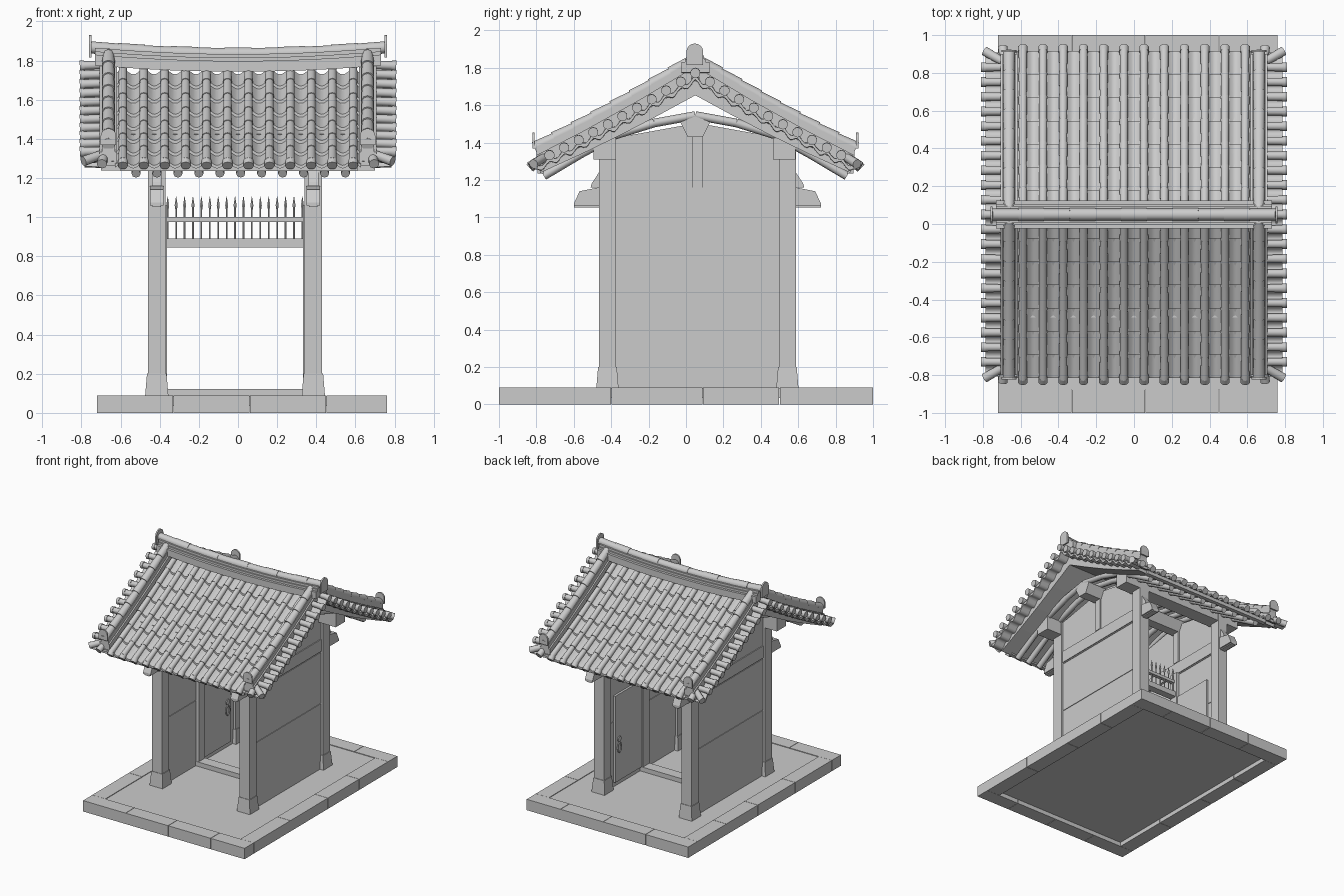
import bpy, bmesh, math
from mathutils import Vector, Matrix

cube = bpy.data.objects.get("Cube")
if cube:
    bpy.data.objects.remove(cube, do_unlink=True)

grey = bpy.data.materials.new("stone grey")
grey.use_nodes = True
grey.diffuse_color = (0.6, 0.6, 0.6, 1)
grey.node_tree.nodes["Principled BSDF"].inputs["Base Color"].default_value = grey.diffuse_color

MID = 0.05            # y of the roof ridge
GATE = -0.015         # x centre of the gate
POST_X = (GATE - 0.4, GATE + 0.4)
POST_Y = (-0.42, 0.542)
PITCH = 0.107         # spacing of the tile rows


def finish(name, bm, smooth=False):
    bmesh.ops.recalc_face_normals(bm, faces=bm.faces)
    mesh = bpy.data.meshes.new(name)
    bm.to_mesh(mesh)
    bm.free()
    mesh.materials.append(grey)
    ob = bpy.data.objects.new(name, mesh)
    bpy.context.collection.objects.link(ob)
    if smooth:
        bpy.ops.object.select_all(action='DESELECT')
        ob.select_set(True)
        bpy.context.view_layer.objects.active = ob
        bpy.ops.object.shade_smooth_by_angle(angle=math.radians(50))


def prism(bm, pts, lo, hi, axis=0):
    """Extrude a polygon along x (pts are y,z), y (x,z) or z (x,y)."""
    def place(p, t):
        c = list(p)
        c.insert(axis, t)
        return bm.verts.new(c)
    a = [place(p, lo) for p in pts]
    b = [place(p, hi) for p in pts]
    bm.faces.new(a)
    bm.faces.new(b)
    for i in range(len(pts)):
        j = (i + 1) % len(pts)
        bm.faces.new((a[i], a[j], b[j], b[i]))


def box(bm, x0, x1, y0, y1, z0, z1):
    prism(bm, [(x0, y0), (x1, y0), (x1, y1), (x0, y1)], z0, z1, 2)


def tube(bm, p, q, r1, r2=None, sides=10):
    p, q = Vector(p), Vector(q)
    d = q - p
    m = Matrix.Translation((p + q) / 2) @ d.to_track_quat('Z', 'Y').to_matrix().to_4x4()
    bmesh.ops.create_cone(bm, cap_ends=True, segments=sides, radius1=r1,
                          radius2=r1 if r2 is None else r2, depth=d.length, matrix=m)


def roof(side, x, s, h=0.0):
    """Point on the slightly sagging slope, s out from the ridge, h above."""
    return (x, MID + side * s, 1.768 - 0.557 * s - 0.014 * math.sin(math.pi * s / 0.88) + h)


def surface(bm, rows):
    grid = [[bm.verts.new(p) for p in r] for r in rows]
    for r0, r1 in zip(grid, grid[1:]):
        for i in range(len(r0) - 1):
            bm.faces.new((r0[i], r0[i + 1], r1[i + 1], r1[i]))


def arch(c, w, z0, z1):
    pts = [(c + w, z0), (c - w, z0)]
    zs = z1 - w
    return pts + [(c - w * math.cos(math.pi * k / 8), zs + w * math.sin(math.pi * k / 8)) for k in range(9)]


# Plinth: kerb stones around a floor slab
bm = bmesh.new()
xs, ys, g = (-0.72, -0.33, 0.06, 0.45, 0.76), (-0.88, -0.4, 0.09, 0.5, 0.88), 0.0015
for a, b in zip(xs, xs[1:]):
    for y0, y1 in ((-1, -0.88), (0.88, 1)):
        box(bm, a + g * (a > -0.7), b - g * (b < 0.7), y0, y1, 0, 0.09)
for a, b in zip(ys, ys[1:]):
    for x0, x1 in ((-0.72, -0.6), (0.64, 0.76)):
        box(bm, x0, x1, a + g, b - g, 0, 0.09)
finish("kerb_stones", bm)
bm = bmesh.new()
box(bm, -0.6, 0.64, -0.88, 0.88, 0.035, 0.085)
finish("floor_slab", bm)

# Posts on tapered stone footings
posts, feet = bmesh.new(), bmesh.new()
for x in POST_X:
    for y in POST_Y:
        box(posts, x - 0.045, x + 0.045, y - 0.046, y + 0.046, 0.19, 1.42)
        tube(feet, (x, y, 0.08), (x, y, 0.2), 0.06 * 2 ** 0.5, 0.05 * 2 ** 0.5, 4)
# turn the four-sided footings square to the axes
for x in POST_X:
    for y in POST_Y:
        near = [v for v in feet.verts if (v.co.x - x) ** 2 + (v.co.y - y) ** 2 < 0.02]
        if any(abs(v.co.x - x) < 0.01 for v in near):
            bmesh.ops.rotate(feet, verts=near, cent=(x, y, 0), matrix=Matrix.Rotation(math.pi / 4, 3, 'Z'))
finish("posts", posts)
finish("post_footings", feet)

# Side walls in three panels, with the gable infill
bm = bmesh.new()
for x in POST_X:
    for z0, z1 in ((0.085, 0.623), (0.628, 1.048), (1.053, 1.4)):
        box(bm, x - 0.027, x + 0.027, -0.38, 0.5, z0, z1)
    box(bm, x - 0.022, x + 0.022, -0.38, 0.5, 0.09, 1.4)
    prism(bm, [(-0.38, 1.4), (0.5, 1.4), (0.5, 1.425), (0.06, 1.505), (-0.38, 1.425)], x - 0.027, x + 0.027)
    box(bm, x - 0.04, x + 0.04, 0.035, 0.09, 1.16, 1.5)
finish("side_walls", bm)

# Tie beams with shaped ends and brackets above them
bm = bmesh.new()
half = [(0.66, 1.06), (0.66, 1.075), (0.63, 1.14), (0.53, 1.16)]
for x in POST_X:
    for w, lift in ((0.034, 0), (0.022, -0.008)):
        prof = [(0.061 + y, z) for y, z in half] + [(0.061 - y, z) for y, z in reversed(half)]
        if lift:
            prof = [(y, z + lift) for y, z in prof]
        prism(bm, prof, x - w, x + w)
    for y, s in zip(POST_Y, (-1, 1)):
        prism(bm, [(y, 1.16), (y + s * 0.09, 1.16), (y + s * 0.085, 1.18), (y + s * 0.046, 1.24), (y, 1.24)],
              x - 0.025, x + 0.025)
finish("tie_beams", bm)

# Purlins carrying the roof
bm = bmesh.new()
for y in (-0.435, 0.525):
    box(bm, -0.57, 0.57, y - 0.06, y + 0.06, 1.31, 1.425)
prism(bm, [(0.01, 1.43), (0.09, 1.43), (0.13, 1.51), (0.05, 1.54), (-0.03, 1.51)], -0.57, 0.57)
finish("purlins", bm)

# Doorway: sill, jambs, lintel, rail and spiked spindles
bm = bmesh.new()
x0, x1 = POST_X
box(bm, x0, x1, 0.0, 0.09, 0.085, 0.122)
box(bm, x0, x1, 0.015, 0.075, 0.845, 0.89)
box(bm, x0, x1, 0.03, 0.06, 0.975, 1.0)
for x, s in ((x0, 1), (x1, -1)):
    xa, xb = sorted((x, x + s * 0.052))
    box(bm, xa, xb, 0.005, 0.085, 0.09, 1.06)
finish("door_frame", bm)
bm = bmesh.new()
for k in range(17):
    x = GATE + (k - 8) * 0.043
    tube(bm, (x, 0.045, 0.88), (x, 0.045, 1.05), 0.005, sides=6)
    tube(bm, (x, 0.045, 1.04), (x, 0.045, 1.06), 0.005, 0.009, 6)
    tube(bm, (x, 0.045, 1.06), (x, 0.045, 1.105), 0.009, 0.001, 6)
finish("transom_spindles", bm)

# Door leaves folded back, with handles
leaves, handles = bmesh.new(), bmesh.new()
for x, s in ((x0 + 0.027, 1), (x1 - 0.027, -1)):
    xa, xb = sorted((x, x + s * 0.018))
    box(leaves, xa, xb, 0.09, 0.44, 0.125, 0.84)
    h = x + s * 0.022
    tube(handles, (x, 0.39, 0.47), (x + s * 0.026, 0.39, 0.47), 0.022)
    for k in range(8):
        a, b = math.tau * k / 8, math.tau * (k + 1) / 8
        tube(handles, (h, 0.39 + 0.025 * math.sin(a), 0.4 + 0.04 * math.cos(a)),
             (h, 0.39 + 0.025 * math.sin(b), 0.4 + 0.04 * math.cos(b)), 0.005, sides=6)
finish("door_leaves", leaves)
finish("door_handles", handles)

# Bent rafters below the roof deck
bm = bmesh.new()
for k in range(-5, 6):
    x = 0.014 + k * PITCH
    for s in (-1, 1):
        pts = [(x, MID + s * d, z) for d, z in ((0.81, 1.222), (0.62, 1.335), (0.43, 1.44), (0.22, 1.505), (0, 1.545))]
        for p, q in zip(pts, pts[1:]):
            tube(bm, p, q, 0.023, sides=8)
finish("rafters", bm, True)

# Roof deck, eave boards
bm = bmesh.new()
S = [0, 0.2, 0.4, 0.6, 0.83]
for s in (-1, 1):
    top = [roof(s, 0, d, -0.036)[1:] for d in S]
    low = [roof(s, 0, d, -0.115 + 0.05 * d / 0.83)[1:] for d in S]
    prism(bm, top + low[::-1], -0.7, 0.7)
    box(bm, -0.6, 0.61, *sorted((MID + s * 0.81, MID + s * 0.845)), 1.235, 1.265)
finish("roof_deck", bm)

# Curved pan tiles laid in overlapping courses
bm = bmesh.new()
N, L = 7, 0.86
cols = [(i - 47) * PITCH / 8 for i in range(95)]
for s in (-1, 1):
    for j in range(N):
        a, b = j * L / N, (j + 1) * L / N
        surface(bm, [[roof(s, x, d, h - 0.013 * math.cos(math.tau * x / PITCH)) for x in cols]
                     for d, h in ((a, -0.026), (b + 0.005, -0.008), (b + 0.005, -0.024))])
finish("pan_tiles", bm, True)

# Rounded cover tiles in segments with eave end caps
bm = bmesh.new()
for s in (-1, 1):
    for k in range(12):
        x = (k - 5.5) * PITCH
        for j in range(N):
            tube(bm, roof(s, x, j * L / N), roof(s, x, (j + 1) * L / N + 0.01, 0.002), 0.021, 0.0235)
        tube(bm, roof(s, x, L), roof(s, x, L + 0.025, -0.012), 0.026)
finish("cover_tiles", bm, True)

# Verge tiles at both gable edges
pans, covers = bmesh.new(), bmesh.new()
STEP = 0.078
for e in (-1, 1):
    for s in (-1, 1):
        ds = [i * STEP / 6 for i in range(67)]
        surface(pans, [[roof(s, e * x, d, h - 0.012 * math.cos(math.tau * (d / STEP - 0.5))) for d in ds]
                       for x, h in ((0.62, -0.015), (0.785, -0.02), (0.785, -0.042), (0.69, -0.045))])
        for k in range(11):
            d = k * STEP
            if k == 0 and s > 0:
                continue
            tube(covers, roof(s, e * 0.63, d, 0.012), roof(s, e * 0.79, d, 0.006), 0.021, 0.023)
            tube(covers, roof(s, e * 0.785, d, 0.006), roof(s, e * 0.808, d, 0.004), 0.027)
        # corner tiles fanning out
        tube(covers, roof(s, e * 0.66, 0.79, 0.01), roof(s, e * 0.79, 0.865, 0.0), 0.022, 0.026)
        tube(covers, roof(s, e * 0.68, 0.76, 0.005), roof(s, e * 0.695, 0.885, -0.003), 0.022, 0.026)
finish("verge_pans", pans, True)
finish("verge_covers", covers, True)

# Descending ridges with upright end tiles
base, caps, ends = bmesh.new(), bmesh.new(), bmesh.new()
for e in (-1, 1):
    for s in (-1, 1):
        for w, h in ((0.045, 0.04), (0.034, 0.08)):
            T = (0.02, 0.3, 0.6, 0.85)
            poly = [roof(s, 0, d, h)[1:] for d in T] + [roof(s, 0, d, -0.03)[1:] for d in T[::-1]]
            prism(base, poly, e * 0.662 - w, e * 0.662 + w)
        for j in range(8):
            a = 0.02 + j * 0.104
            tube(caps, roof(s, e * 0.662, a, 0.08), roof(s, e * 0.662, a + 0.112, 0.084), 0.03, 0.034)
        y, z = roof(s, 0, 0.86)[1:]
        prism(ends, arch(e * 0.662, 0.04, z + 0.08, z + 0.165), *sorted((y, y + s * 0.012)), 1)

# Main ridge rising towards its ends
def crest(x):
    return (x, MID, 1.833 + 0.035 * (abs(x) / 0.76) ** 2)

for w, lo, hi in ((0.075, -0.09, -0.035), (0.055, -0.04, -0.018), (0.045, -0.02, 0.0)):
    X = [i * 0.124 for i in range(-5, 6)]
    X = [-0.73] + X + [0.73]
    poly = [(x, crest(x)[2] + hi) for x in X] + [(x, crest(x)[2] + lo) for x in X[::-1]]
    prism(base, poly, MID - w, MID + w, 1)
for k in range(11):
    a = -0.75 + k * 1.5 / 11
    tube(caps, crest(a), crest(a + 1.5 / 11), 0.034 if k % 2 else 0.031, sides=12)
for e in (-1, 1):
    prism(ends, arch(MID - 0.003, 0.045, 1.815, 1.93), *sorted((e * 0.748, e * 0.76)), 0)
finish("ridge_bases", base)
finish("ridge_caps", caps, True)
finish("ridge_end_tiles", ends)
